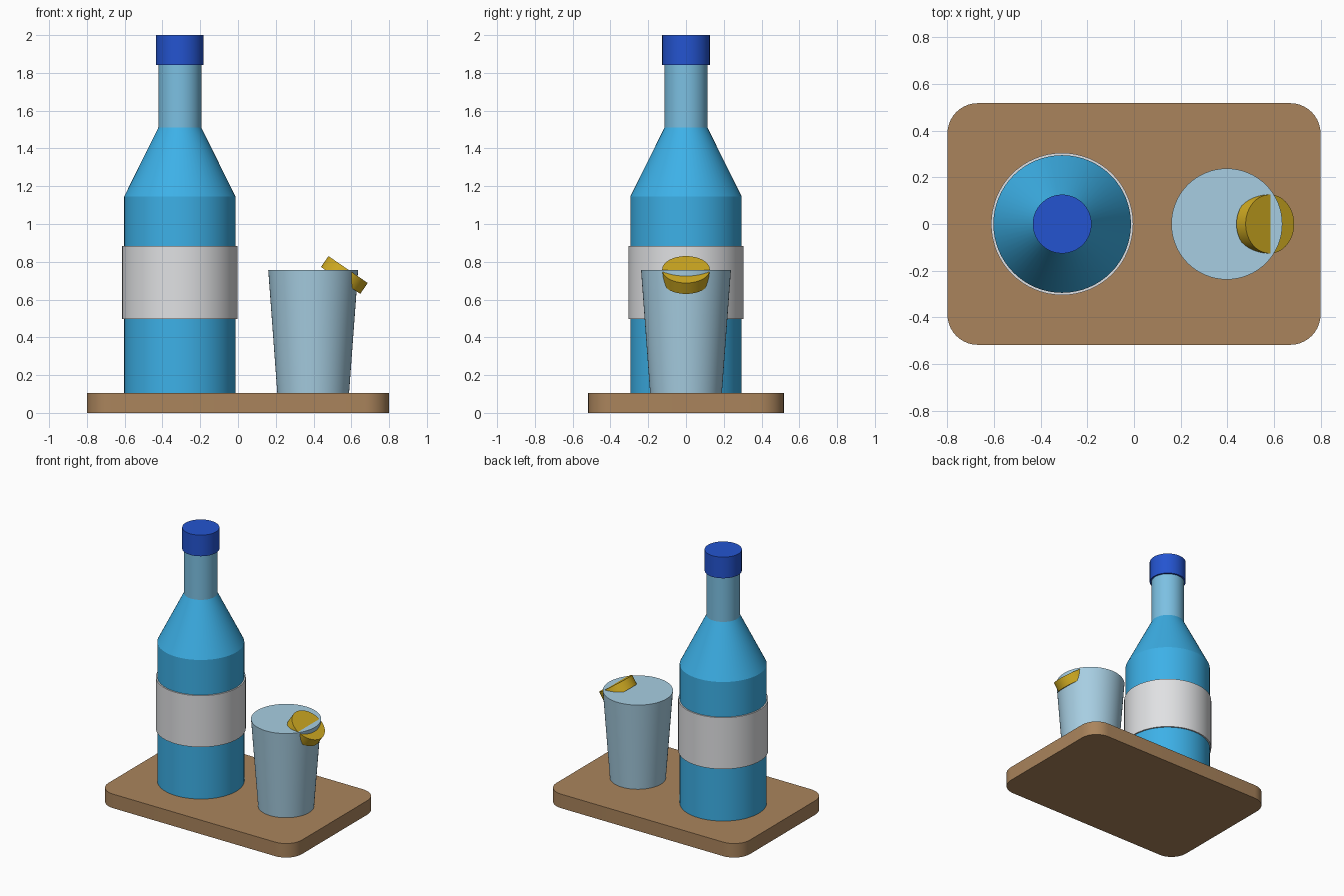
import bpy
import bmesh
import math

cube = bpy.data.objects.get("Cube")
if cube:
    bpy.data.objects.remove(cube, do_unlink=True)


def material(name, *srgb):
    """Flat material from 0-255 display values, stored as linear."""
    rgb = [((c / 255 + 0.055) / 1.055) ** 2.4 for c in srgb]
    mat = bpy.data.materials.new(name)
    mat.use_nodes = True
    mat.diffuse_color = (*rgb, 1)
    mat.node_tree.nodes["Principled BSDF"].inputs["Base Color"].default_value = (*rgb, 1)
    return mat


wood = material("wood", 170, 132, 92)
blue = material("blue glass", 61, 177, 232)
pale = material("pale blue glass", 124, 192, 226)
clear = material("clear glass", 167, 206, 226)
paper = material("white paper", 224, 225, 227)
cap_blue = material("cap blue", 36, 84, 208)
yellow = material("lemon yellow", 208, 171, 34)


def finish(obj, name, mat):
    obj.name = obj.data.name = name
    obj.data.materials.append(mat)
    bpy.ops.object.select_all(action="DESELECT")
    obj.select_set(True)
    bpy.context.view_layer.objects.active = obj
    bpy.ops.object.shade_smooth_by_angle(angle=math.radians(20))


def turned(name, mat, x, z0, z1, r0, r1, tilt=0):
    """Closed round part from height z0 to z1, tilted about y."""
    bpy.ops.mesh.primitive_cone_add(
        vertices=64, radius1=r0, radius2=r1, depth=z1 - z0,
        location=(x, 0, (z0 + z1) / 2), rotation=(0, tilt, 0))
    finish(bpy.context.object, name, mat)


# Board with rounded corners
bm = bmesh.new()
bmesh.ops.create_cube(bm, size=1)
bmesh.ops.scale(bm, vec=(1.6, 1.036, 0.105), verts=bm.verts)
bmesh.ops.translate(bm, vec=(0, 0, 0.0525), verts=bm.verts)
uprights = [e for e in bm.edges if abs(e.verts[0].co.z - e.verts[1].co.z) > 0.05]
bmesh.ops.bevel(bm, geom=uprights, offset=0.13, segments=10, profile=0.5, affect="EDGES")
mesh = bpy.data.meshes.new("serving_board")
bm.to_mesh(mesh)
bm.free()
board = bpy.data.objects.new("serving_board", mesh)
bpy.context.collection.objects.link(board)
finish(board, "serving_board", wood)

# Bottle
BX = -0.308
turned("bottle_body", blue, BX, 0.105, 1.145, 0.295, 0.295)
turned("bottle_shoulder", blue, BX, 1.145, 1.51, 0.295, 0.114)
turned("bottle_neck", pale, BX, 1.51, 1.845, 0.114, 0.114)
turned("bottle_cap", cap_blue, BX, 1.842, 2.0, 0.126, 0.126)
turned("bottle_label", paper, BX, 0.498, 0.883, 0.305, 0.305)

# Glass with a lemon slice on the rim
turned("drinking_glass", clear, 0.398, 0.105, 0.757, 0.19, 0.238)
turned("lemon_slice", yellow, 0.563, 0.695, 0.765, 0.126, 0.126, tilt=0.6)
